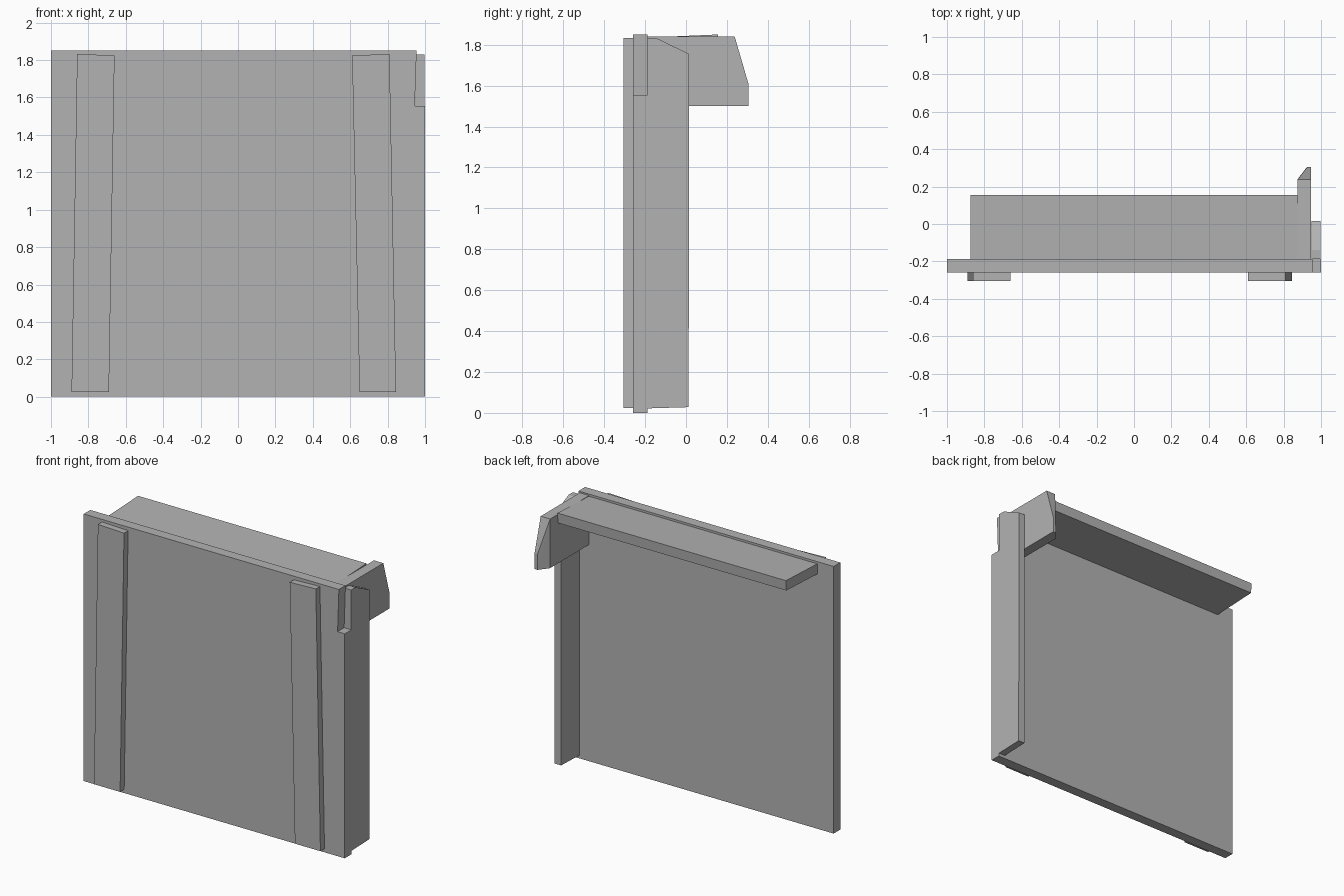
import bpy
import bmesh

# Remove the default cube
cube = bpy.data.objects.get("Cube")
if cube:
    bpy.data.objects.remove(cube, do_unlink=True)

# One plain grey for everything
grey = bpy.data.materials.new("plain grey")
grey.use_nodes = True
grey.diffuse_color = (0.45, 0.45, 0.45, 1)
grey.node_tree.nodes["Principled BSDF"].inputs["Base Color"].default_value = (0.45, 0.45, 0.45, 1)


def finish(name, bm):
    bmesh.ops.recalc_face_normals(bm, faces=bm.faces)
    mesh = bpy.data.meshes.new(name)
    bm.to_mesh(mesh)
    bm.free()
    mesh.materials.append(grey)
    obj = bpy.data.objects.new(name, mesh)
    bpy.context.collection.objects.link(obj)
    return obj


def prism(name, profile, axis, start, end):
    """Extrude a 2D profile along an axis: 0 = x (profile y, z), 1 = y (profile x, z)."""
    bm = bmesh.new()

    def place(p, d):
        return (d, p[0], p[1]) if axis == 0 else (p[0], d, p[1])

    face = bm.faces.new([bm.verts.new(place(p, start)) for p in profile])
    new = bmesh.ops.extrude_face_region(bm, geom=[face])["geom"]
    offset = place((0, 0), end - start)
    verts = [v for v in new if isinstance(v, bmesh.types.BMVert)]
    bmesh.ops.translate(bm, verts=verts, vec=offset)
    return finish(name, bm)


# Main board with a notch in its upper corner
prism("main_panel", [(-1, 0), (1, 0), (1, 1.555), (0.945, 1.555),
                     (0.955, 1.85), (-1, 1.85)], 1, -0.26, -0.188)

# Two slightly leaning battens on the front
prism("right_batten", [(-0.89, 0.025), (-0.69, 0.025), (-0.66, 1.825), (-0.86, 1.832)],
      1, -0.305, -0.26)
prism("left_batten", [(0.65, 0.025), (0.845, 0.025), (0.81, 1.832), (0.61, 1.825)],
      1, -0.305, -0.26)

# Side board, clipped at its upper rear corner
prism("side_panel", [(-0.188, 0.022), (0.013, 0.028), (0.015, 1.755),
                     (-0.14, 1.83), (-0.188, 1.83)], 0, 0.948, 0.998)

# Top board, rising slightly to the rear
prism("top_panel", [(-0.188, 1.765), (0.152, 1.78), (0.156, 1.85),
                    (-0.188, 1.835)], 0, -0.875, 0.875)

# Corner bracket with a bevelled nose
bm = bmesh.new()
for co in [(0.875, -0.188, 1.5), (0.947, -0.188, 1.5),
           (0.875, -0.188, 1.84), (0.947, -0.188, 1.84),
           (0.875, 0.238, 1.84), (0.947, 0.238, 1.84),
           (0.947, 0.305, 1.61), (0.925, 0.303, 1.61),
           (0.947, 0.305, 1.5), (0.925, 0.305, 1.5), (0.875, 0.24, 1.5)]:
    bm.verts.new(co)
bmesh.ops.convex_hull(bm, input=bm.verts)
bmesh.ops.dissolve_limit(bm, angle_limit=0.02, verts=bm.verts, edges=bm.edges)
finish("corner_bracket", bm)
